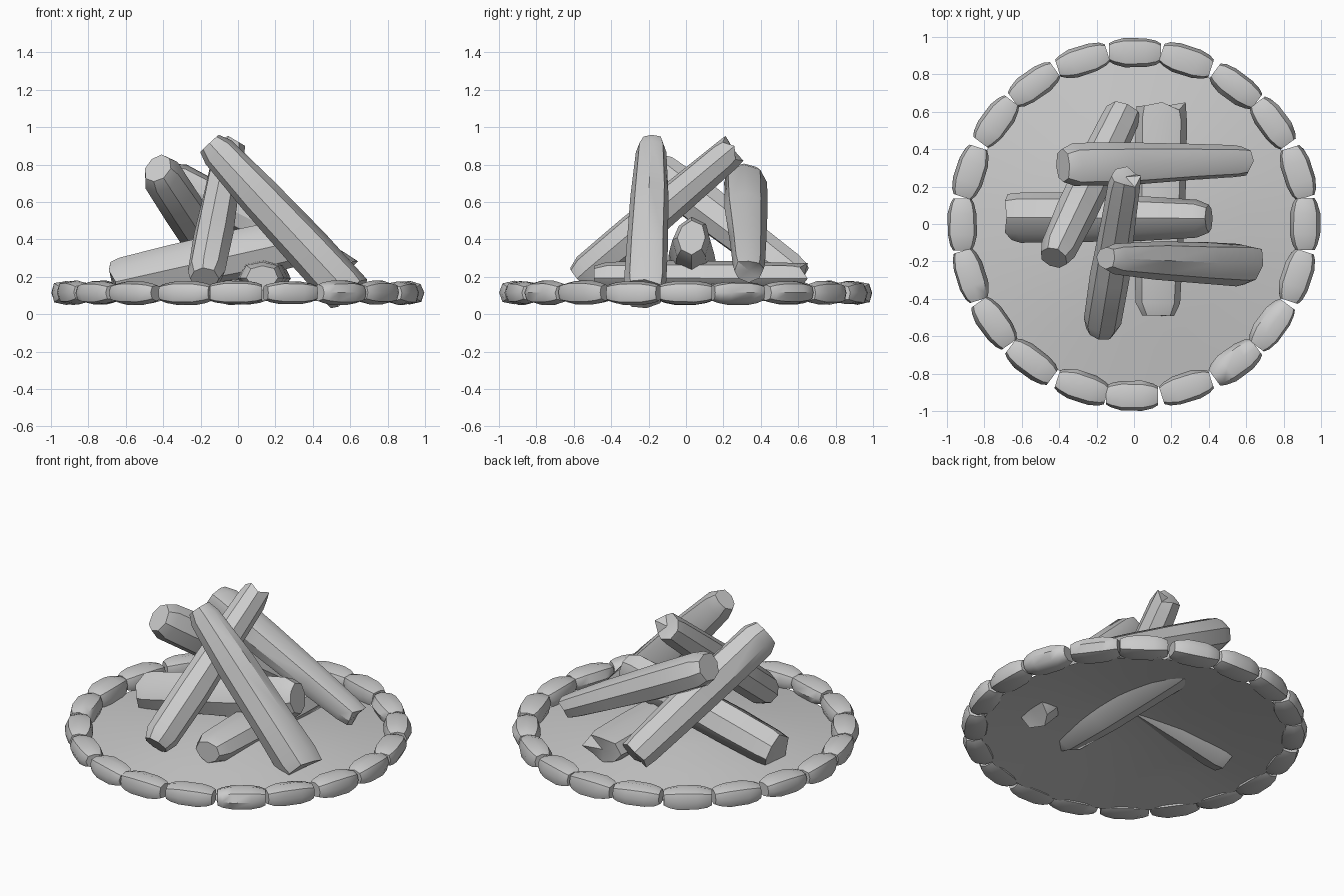
import bpy, bmesh, math, random
from mathutils import Vector

if "Cube" in bpy.data.objects:
    bpy.data.objects.remove(bpy.data.objects["Cube"])

random.seed(4)


def finish(name, bm, angle):
    bmesh.ops.recalc_face_normals(bm, faces=bm.faces[:])
    me = bpy.data.meshes.new(name)
    bm.to_mesh(me)
    bm.free()
    ob = bpy.data.objects.new(name, me)
    bpy.context.collection.objects.link(ob)
    bpy.context.view_layer.objects.active = ob
    for o in bpy.context.selected_objects:
        o.select_set(False)
    ob.select_set(True)
    bpy.ops.object.shade_smooth_by_angle(angle=math.radians(angle))
    return ob


def prism(name, p0, p1, profile, sides=8, power=1.0, jitter=0.0, jag=0.0, angle=40):
    """Sections along p0-p1; profile rows are (t, half width, half height)."""
    p0, p1 = Vector(p0), Vector(p1)
    axis = (p1 - p0).normalized()
    side = axis.cross(Vector((0, 0, 1))).normalized()
    up = side.cross(axis)
    bm = bmesh.new()
    wobble = [1 + random.uniform(-jitter, jitter) for _ in range(sides)]
    rings = []
    for i, (t, w, h) in enumerate(profile):
        ring = []
        for k in range(sides):
            a = math.tau * k / sides
            c, s = math.cos(a), math.sin(a)
            c = math.copysign(abs(c) ** power, c)
            s = math.copysign(abs(s) ** power, s)
            r = wobble[k] * (1 + random.uniform(-jitter, jitter) * 0.5)
            shift = random.uniform(-jag, jag) if i == len(profile) - 1 else 0
            ring.append(bm.verts.new(p0.lerp(p1, t) + side * c * w * r
                                     + up * s * h * r + axis * shift))
        rings.append(ring)
    for a, b in zip(rings, rings[1:]):
        for k in range(sides):
            n = (k + 1) % sides
            bm.faces.new((a[k], a[n], b[n], b[k]))
    # caps fan to a centre point so jagged ends stay clean
    for ring in (rings[0], rings[-1]):
        mid = bm.verts.new(sum((v.co for v in ring), Vector()) / sides)
        for k in range(sides):
            bm.faces.new((ring[k], ring[(k + 1) % sides], mid))
    return finish(name, bm, angle)


# Stone ring
for i in range(20):
    a = math.tau * i / 20 + math.pi / 2 + random.uniform(-0.012, 0.012)
    c = Vector((math.cos(a), math.sin(a), 0)) * 0.917 + Vector((0, 0, 0.115))
    t = Vector((-math.sin(a), math.cos(a), 0)) * 0.139
    prism(f"stone_{i + 1}", c - t, c + t,
          [(0, .05, .042), (.1, .066, .052), (.3, .08, .062), (.7, .08, .062),
           (.9, .066, .052), (1, .05, .042)], power=0.72, jitter=0.05, angle=45)

# Ash mound: low open dome under the logs
bm = bmesh.new()
N = 40
rows = [[bm.verts.new((r * math.cos(math.tau * k / N), r * math.sin(math.tau * k / N), z))
         for k in range(N)] for r, z in ((.88, .07), (.6, .115), (.3, .16))]
for a, b in zip(rows, rows[1:]):
    for k in range(N):
        n = (k + 1) % N
        bm.faces.new((a[k], a[n], b[n], b[k]))
peak = bm.verts.new((0, 0, .185))
for k in range(N):
    bm.faces.new((rows[-1][k], rows[-1][(k + 1) % N], peak))
mound = finish("ash_mound", bm, 60)

# Logs: (name, bevelled end, chopped end, half sizes at each end)
logs = [
    ("leaning_log_right", (-.15, -.18, .915), (.6, -.215, .11), (.085, .095), (.12, .13)),
    ("leaning_log_front", (-.18, -.57, .19), (-.045, .255, .885), (.105, .105), (.085, .085)),
    ("leaning_log_back", (-.38, .31, .735), (.59, .335, .235), (.125, .115), (.085, .075)),
    ("leaning_log_left", (-.43, -.18, .78), (-.06, .59, .2), (.10, .12), (.10, .10)),
    ("base_log_long", (.13, -.49, .195), (.15, .63, .19), (.115, .09), (.135, .09)),
    ("base_log_cross", (.40, .03, .41), (-.67, .035, .17), (.105, .125), (.135, .11)),
]
for name, p0, p1, (w0, h0), (w1, h1) in logs:
    prof = [(t, s * (w0 + (w1 - w0) * t), s * (h0 + (h1 - h0) * t))
            for t, s in ((0, .72), (.06, .97), (.35, 1.06), (.7, 1.04), (.94, 1), (1, .93))]
    prism(name, p0, p1, prof, jitter=0.08, jag=0.025, angle=35)
